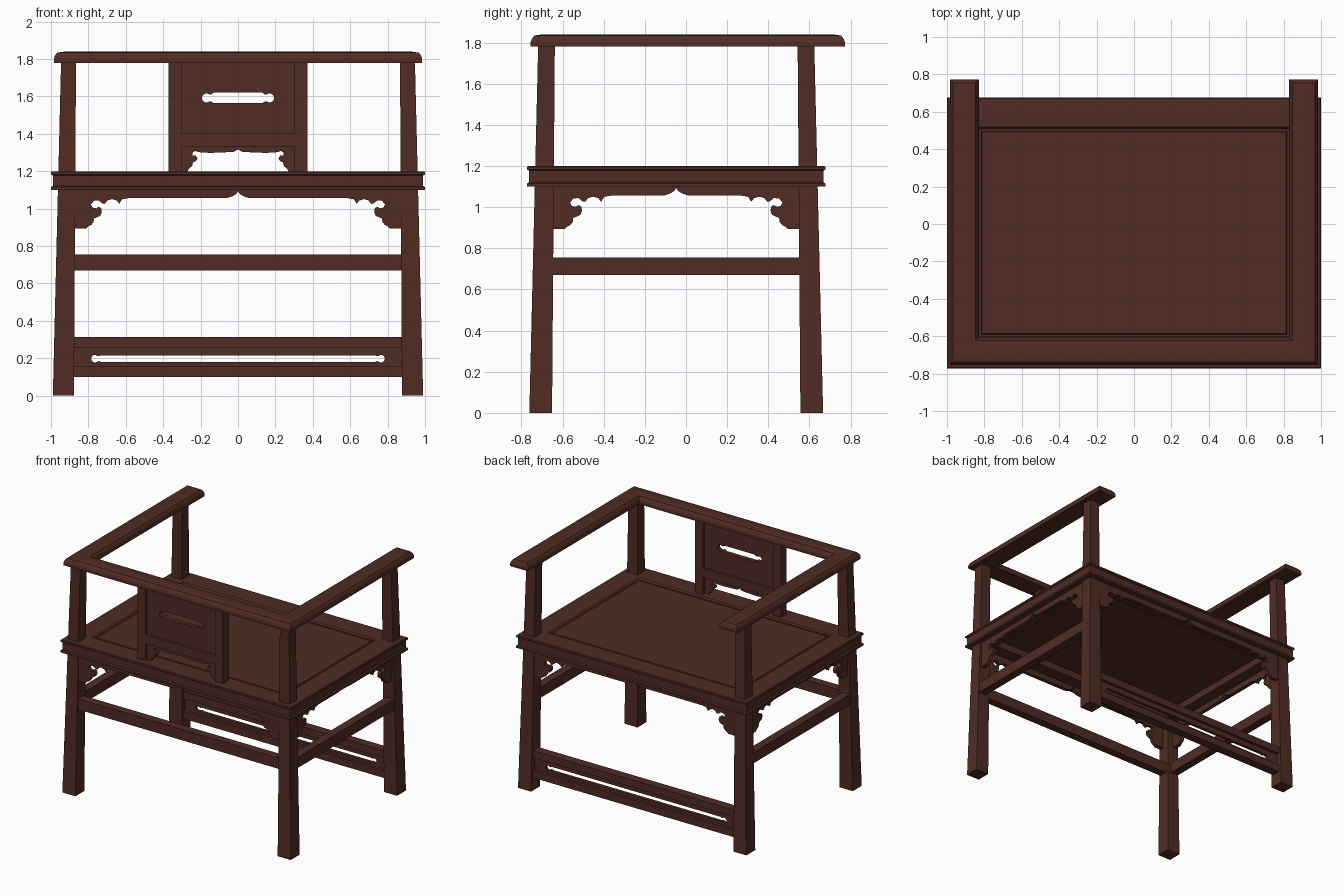
import bpy, bmesh, math
from mathutils import Vector

if "Cube" in bpy.data.objects:
    bpy.data.objects.remove(bpy.data.objects["Cube"])

CY = -0.0475                      # seat and legs are centred on this y
wood = bpy.data.materials.new("dark red wood")
wood.diffuse_color = (0.08, 0.025, 0.017, 1)
wood.use_nodes = True
wood.node_tree.nodes["Principled BSDF"].inputs["Base Color"].default_value = wood.diffuse_color


def finish(bm, name):
    bmesh.ops.recalc_face_normals(bm, faces=bm.faces)
    me = bpy.data.meshes.new(name)
    bm.to_mesh(me)
    bm.free()
    me.materials.append(wood)
    ob = bpy.data.objects.new(name, me)
    bpy.context.collection.objects.link(ob)
    return ob


def loft(name, rings, cyclic=False):
    """Skin a stack of equal rings; cap the ends unless cyclic."""
    bm = bmesh.new()
    vs = [[bm.verts.new(p) for p in r] for r in rings]
    n = len(vs[0])
    pairs = list(zip(vs, vs[1:])) + ([(vs[-1], vs[0])] if cyclic else [])
    for a, b in pairs:
        for i in range(n):
            j = (i + 1) % n
            bm.faces.new((a[i], a[j], b[j], b[i]))
    if not cyclic:
        bm.faces.new(vs[0][::-1])
        bm.faces.new(vs[-1])
    return finish(bm, name)


def box(name, x0, x1, y0, y1, z0, z1):
    return loft(name, [[(x0, y0, z), (x1, y0, z), (x1, y1, z), (x0, y1, z)] for z in (z0, z1)])


def inset(outline, d):
    """Mitred inward offset of a counter-clockwise outline."""
    out = []
    n = len(outline)
    for i in range(n):
        p, a, b = (Vector(outline[k % n]) for k in (i, i - 1, i + 1))
        u, v = (p - a).normalized(), (b - p).normalized()
        n1, n2 = Vector((-u.y, u.x)), Vector((-v.y, v.x))
        out.append(p + (n1 + n2) * d / (1 + n1.dot(n2)))
    return out


def sweep(name, outline, profile, cyclic=False):
    return loft(name, [[(p.x, p.y, z) for p in inset(outline, d)] for d, z in profile], cyclic)


def board(name, loops, thick, loc, turn=0):
    """Upright fretwork board: first loop is the outline, the others are holes."""
    cu = bpy.data.curves.new(name, 'CURVE')
    cu.dimensions = '2D'
    cu.fill_mode = 'BOTH'
    cu.extrude = thick / 2
    for lp in loops:
        s = cu.splines.new('POLY')
        s.points.add(len(lp) - 1)
        for pt, (x, z) in zip(s.points, lp):
            pt.co = (x, z, 0, 1)
        s.use_cyclic_u = True
    cu.materials.append(wood)
    ob = bpy.data.objects.new(name, cu)
    bpy.context.collection.objects.link(ob)
    ob.location = loc
    ob.rotation_euler = (math.pi / 2, 0, turn)
    bpy.ops.object.select_all(action='DESELECT')
    ob.select_set(True)
    bpy.context.view_layer.objects.active = ob
    bpy.ops.object.convert(target='MESH')
    return ob


def mirrored(half):
    """Mirror a half outline that starts on x = 0."""
    return half + [(-x, z) for x, z in reversed(half) if x > 1e-6]


def slot(half_len, zc, h, r):
    """Slot with a rounded bulb at each end, stepped at the neck."""
    c = half_len - r
    half = [(0, zc + h), (c - r * 1.6, zc + h), (c - r * 1.1, zc + h * 0.7)]
    half += [(c + r * math.cos(a), zc + r * math.sin(a))
             for a in (math.radians(130 - 26 * k) for k in range(11))]
    half += [(c - r * 1.1, zc - h * 0.7), (c - r * 1.6, zc - h), (0, zc - h)]
    return half + [(-x, z) for x, z in reversed(half[1:-1])]


# Tapered legs that run through the seat and carry the arms
for sx, side in ((-1, "left"), (1, "right")):
    for sy, end in ((-1, "backrest"), (1, "open")):
        rings = []
        for x0, x1, y0, y1, z in ((.877, .99, .6035, .714, 0), (.866, .946, .59, .671, 1.785)):
            rings.append([(sx * x, CY + sy * y, z)
                          for x, y in ((x0, y0), (x1, y0), (x1, y1), (x0, y1))])
        loft(f"{side}_{end}_leg", rings)

# Seat frame with a lip above and below, recessed panel and bead
seat = [(-1, CY - .725), (1, CY - .725), (1, CY + .725), (-1, CY + .725)]
sweep("seat_frame", seat, [(.006, 1.2), (0, 1.195), (0, 1.183), (.01, 1.177), (.01, 1.121),
                           (0, 1.115), (0, 1.1), (.17, 1.1), (.17, 1.19), (.16, 1.2)], True)
sweep("seat_panel", seat, [(.165, 1.155), (.165, 1.187), (.182, 1.187), (.186, 1.192)])

# U-shaped top rail: back rail and two arms, mitred with a soft domed top
u = [(-.985, -.755), (.985, -.755), (.985, .772), (.83, .772),
     (.83, -.605), (-.83, -.605), (-.83, .772), (-.985, .772)]
sweep("arm_and_back_rail", u, [(0, 1.78), (0, 1.802), (.006, 1.818), (.018, 1.834), (.06, 1.84)])

# Carved aprons under the seat, same corner bracket on all sides
# (distance from the leg's inner face, height)
bracket = [(.285, 1.056), (.25, 1.05), (.235, 1.026), (.222, 1.043), (.197, 1.051),
           (.172, 1.044), (.158, 1.026), (.145, 1.028), (.125, 1.044), (.1, 1.042),
           (.084, 1.022), (.092, 1.006), (.112, 1.002), (.126, 1.01), (.139, 1.002),
           (.142, .982), (.134, .962), (.112, .952), (.1, .948), (.098, .93),
           (.086, .913), (.07, .905), (.058, .893), (-.02, .893), (-.02, 1.105)]
for name, half_len, off, turn in (("long_apron", .87, .668, 0), ("side_apron", .6, .935, math.pi / 2)):
    half = [(0, 1.093), (.01, 1.078), (.03, 1.066), (.06, 1.056)]
    half += [(half_len - d, z) for d, z in bracket] + [(0, 1.105)]
    outline = half + [(-x, z) for x, z in reversed(half[1:-1])]
    for s in (-1, 1):
        loc = (s * off, CY, 0) if turn else (0, CY + s * off, 0)
        board(f"{name}_{'near' if s < 0 else 'far'}", [outline], .03, loc, turn)

# Stretchers on the backrest side and both ends
box("backrest_side_stretcher", -.9, .9, CY - .685, CY - .62, .67, .754)
for s, side in ((-1, "left"), (1, "right")):
    box(f"{side}_stretcher", s * .935 - .033, s * .935 + .033, CY - .62, CY + .62, .67, .754)

# Double foot rail on the open side with a slotted board between
box("foot_rail_upper", -.9, .9, CY + .62, CY + .69, .256, .313)
box("foot_rail_lower", -.9, .9, CY + .62, CY + .69, .1, .158)
board("foot_rail_slotted_board",
      [[(-.9, .15), (.9, .15), (.9, .265), (-.9, .265)], slot(.785, .198, .018, .02)],
      .025, (0, CY + .655, 0))

# Backrest: stiles, slotted panel, pointed cross rail and carved lower apron
BY = -.68
for s, side in ((-1, "left"), (1, "right")):
    box(f"{side}_backrest_stile", s * .337 - .035, s * .337 + .035, BY - .036, BY + .036, 1.19, 1.79)
board("backrest_panel",
      [[(-.31, 1.39), (.31, 1.39), (.31, 1.79), (-.31, 1.79)], slot(.193, 1.592, .028, .024)],
      .035, (0, BY, 0))
board("backrest_cross_rail",
      [[(-.302, 1.333), (.302, 1.333), (.337, 1.368), (.302, 1.403), (-.302, 1.403), (-.337, 1.368)]],
      .074, (0, BY, 0))
lower = [(0, 1.318), (.012, 1.308), (.03, 1.303), (.15, 1.298), (.21, 1.302), (.23, 1.309),
         (.242, 1.3), (.243, 1.285), (.225, 1.283), (.216, 1.268), (.225, 1.254), (.24, 1.248),
         (.245, 1.228), (.262, 1.215), (.272, 1.195), (.31, 1.195), (.31, 1.34)]
board("backrest_lower_apron", [mirrored(lower)], .03, (0, BY, 0))
